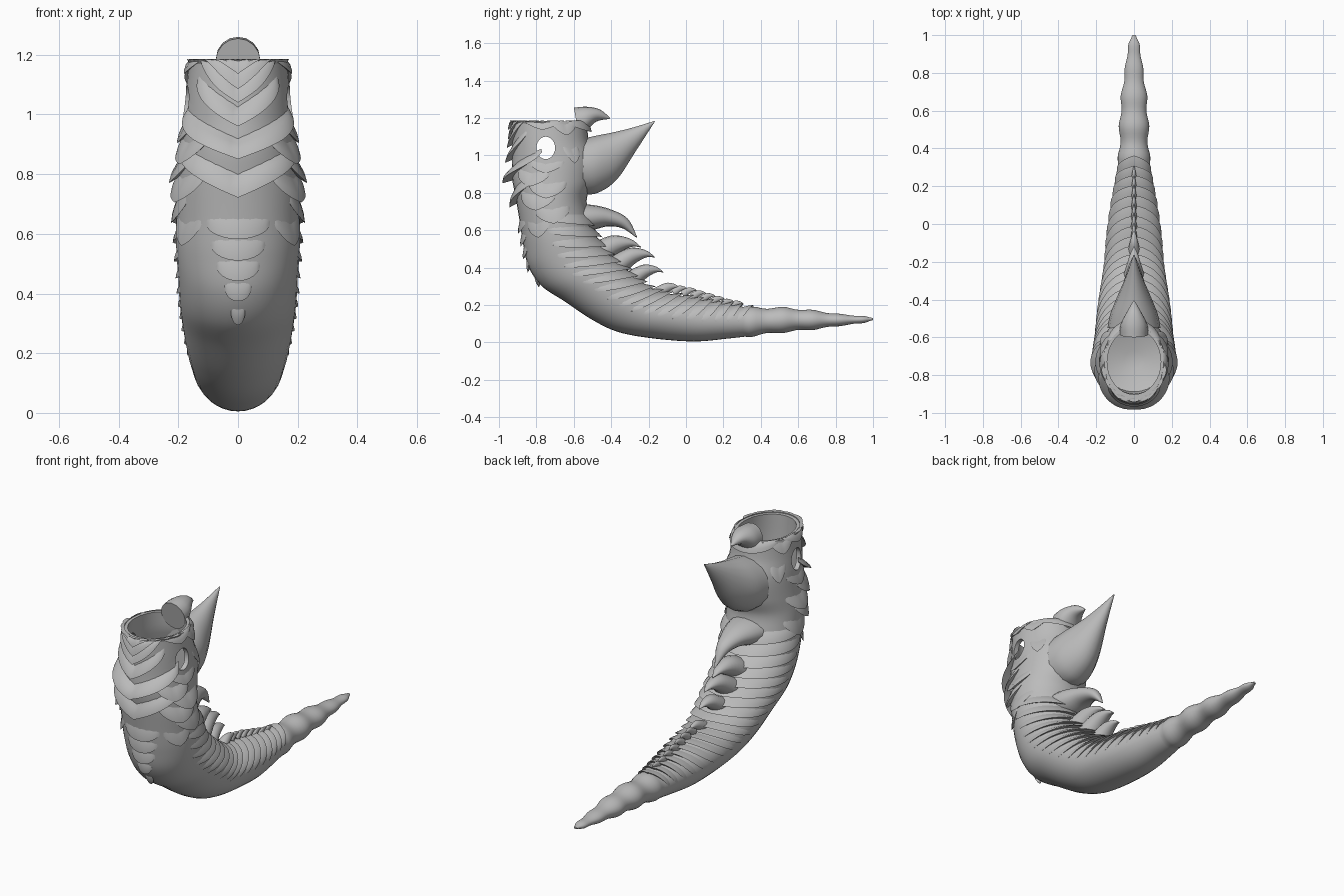
import bpy, bmesh, math
from mathutils import Vector

if "Cube" in bpy.data.objects:
    bpy.data.objects.remove(bpy.data.objects["Cube"])

hide = bpy.data.materials.new("grey hide")
hide.diffuse_color = (0.5, 0.5, 0.5, 1)
hide.use_nodes = True
hide.node_tree.nodes["Principled BSDF"].inputs["Base Color"].default_value = hide.diffuse_color

# Body stations: belly y, belly z, back y, back z, half width
BODY = [
    (-.93, 1.18, -.53, 1.18, .165), (-.93, 1.08, -.52, 1.08, .175),
    (-.93, .98, -.49, .98, .185), (-.93, .88, -.50, .86, .195),
    (-.91, .77, -.53, .77, .205), (-.89, .65, -.52, .69, .207),
    (-.87, .52, -.49, .59, .207), (-.84, .40, -.43, .50, .20),
    (-.77, .30, -.36, .43, .195), (-.65, .22, -.28, .36, .185),
    (-.50, .12, -.20, .30, .17), (-.36, .055, -.11, .265, .155),
    (-.18, .022, 0, .245, .145), (.04, .005, .12, .22, .125),
    (.22, .02, .24, .20, .10), (.35, .035, .36, .185, .08),
    (.52, .055, .52, .185, .075), (.68, .07, .68, .17, .065),
    (.83, .09, .83, .15, .045), (.95, .105, .95, .14, .028),
    (1.0, .12, 1.0, .13, .008)]


def sample(rows, t):
    """Smooth interpolation between stations."""
    n = len(rows) - 1
    i = max(0, min(n - 1, math.floor(t)))
    u = t - i
    p = [rows[max(0, min(n, i + k))] for k in (-1, 0, 1, 2)]
    return [.5 * (2 * b + (c - a) * u + (2 * a - 5 * b + 4 * c - d) * u * u
                  + (3 * b - a - 3 * c + d) * u ** 3) for a, b, c, d in zip(*p)]


def point(row, a, scale=1.0, off=0.0):
    """Point on an oval section; angle 0 is the back, pi the belly."""
    oy, oz, iy, iz, w = row
    c = Vector((0, (oy + iy) / 2, (oz + iz) / 2))
    d = Vector((0, (iy - oy) / 2, (iz - oz) / 2))
    x = Vector((1, 0, 0))
    n = d.normalized() * (math.cos(a) / max(d.length, .003)) + x * (math.sin(a) / max(w, .003))
    return c + (d * math.cos(a) + x * w * math.sin(a)) * scale + n.normalized() * off


def ring(row, scale=1.0, n=32):
    return [point(row, 2 * math.pi * k / n, scale) for k in range(n)]


def build(name, lofts):
    """Skin each list of rings into a closed solid."""
    bm = bmesh.new()
    for rings in lofts:
        vs = [[bm.verts.new(p) for p in r] for r in rings]
        n = len(vs[0])
        for r, s in zip(vs, vs[1:]):
            for k in range(n):
                bm.faces.new((r[k], r[(k + 1) % n], s[(k + 1) % n], s[k]))
        bm.faces.new(vs[0])
        bm.faces.new(vs[-1][::-1])
    bmesh.ops.remove_doubles(bm, verts=bm.verts, dist=.0003)
    bmesh.ops.recalc_face_normals(bm, faces=bm.faces)
    me = bpy.data.meshes.new(name)
    bm.to_mesh(me)
    bm.free()
    me.materials.append(hide)
    ob = bpy.data.objects.new(name, me)
    bpy.context.collection.objects.link(ob)
    return ob


def scale_plate(t0, length, centre, half, h, slant=0.0, n=16):
    """Raised overlapping scale lying on the body; its lip is at t0 + length."""
    rings = []
    for k in range(n + 1):
        u = 2 * k / n - 1
        env = max(0, 1 - u * u) ** .55
        a = centre + half * u
        reach = length * (.25 + .75 * env)
        r = []
        for v, lift in ((0, 0), (.35, .45), (.7, .85), (1, 1), (.75, 0)):
            t = max(-.3, t0 - slant * abs(u) + reach * v)
            r.append(point(sample(BODY, t), a, 1, h * env * lift - .008))
        rings.append(r)
    return rings


def horn(rows, steps=5):
    m = (len(rows) - 1) * steps
    return [ring(sample(rows, k / steps), 1, 16) for k in range(m + 1)]


def hook(y, z, s, width=1.0):
    """Backward curling spine with its tip at y, z."""
    shape = [(-.75, -.45, -1, 0, .32), (-.45, -.15, -.55, .2, .2),
             (-.18, 0, -.2, .15, .1), (0, -.01, 0, 0, .008)]
    return horn([(y + a * s, z + b * s, y + c * s, z + d * s, w * s * width)
                 for a, b, c, d, w in shape])


# Hollow head, trunk and beaded tail in one skin
rings = [ring(sample(BODY, 4.2), .25)]
rings += [ring(sample(BODY, t / 4), .86) for t in range(15, -1, -1)]
for k in range(20 * 8 + 1):
    t = k / 8
    rings.append(ring(sample(BODY, t), 1 + (.08 * math.cos(2 * math.pi * t) if t > 14.75 else 0)))
body = build("body", [rings])

# Eye sockets cut through both sides of the head
bpy.ops.mesh.primitive_cylinder_add(vertices=24, radius=1, depth=1, location=(0, -.75, 1.04),
                                    rotation=(0, math.pi / 2, 0))
cutter = bpy.context.object
cutter.name = "eye_cutter"
cutter.scale = (.06, .05, 1)
cutter.hide_render = True
mod = body.modifiers.new("eyes", "BOOLEAN")
mod.operation, mod.solver, mod.object = "DIFFERENCE", "EXACT", cutter
bpy.context.view_layer.objects.active = body
bpy.ops.object.modifier_apply(modifier="eyes")
bpy.data.objects.remove(cutter)

# Chevron plates down the face, then shrinking belly plates
build("face_chevrons", [scale_plate(t - .75, .75, math.pi, half, h, 1.1, 24) for t, half, h in
      ((.5, .9, .03), (.95, .9, .03), (1.4, .9, .035), (2.2, .95, .045),
       (3.3, 1.3, .065), (4.4, 1.35, .05))])
build("belly_plates", [scale_plate(t - .55, .65, math.pi, half, .025) for t, half in
      ((5.4, .6), (5.95, .5), (6.5, .4), (7.1, .25), (7.9, .13))])

# Back ribs wrapping over to the flanks
ribs, t = [], 5.0
while t < 14.6:
    k = (t - 5) / 10
    ribs.append(scale_plate(t, .75 - .2 * k, 0, 1.95 - .3 * k, .034 - .012 * k, .35, 24))
    t += .62 - .2 * k
build("back_ribs", ribs)

# Cheek, temple and brow scales, mirrored
sides = []
for s in (1, -1):
    for t0, length, a, half, h in (
            (-.1, .6, 1.75, .6, .022), (.05, .7, 1.15, .4, .025), (2.1, .6, 1.75, .5, .022),
            (2.6, .8, 2.1, .5, .035), (3.1, .9, 1.7, .55, .035), (3.7, .9, 2.0, .6, .035),
            (4.4, .9, 1.6, .6, .025), (1.2, 1.0, 1.05, .25, .02), (5.0, .8, 2.1, .45, .02)):
        sides.append(scale_plate(t0, length, s * a, half, h, .25))
build("head_scales", sides)

# Jagged lip around the mouth
lips = []
for k in range(9):
    a = math.pi + (k - 4) * .32
    lips.append(scale_plate(.35, -.65, a, .24, .02, 0, 8))
build("lip_teeth", lips)

# Crest on the crown and the great swept horn behind the head
build("crown_crest", [horn([(-.57, 1.1, -.60, 1.255, .075), (-.53, 1.13, -.53, 1.26, .07),
                            (-.48, 1.18, -.46, 1.245, .04), (-.41, 1.195, -.405, 1.20, .004)])])
build("crown_collar", [scale_plate(-.2, .8, 0, 1.1, .03, 0, 24)])
build("great_horn", [horn([(-.55, .79, -.55, 1.09, .14), (-.47, .80, -.48, 1.105, .125),
                           (-.37, .87, -.38, 1.125, .085), (-.27, 1.02, -.28, 1.15, .042),
                           (-.17, 1.175, -.165, 1.185, .004)])])

# Curling spines down the back
build("neck_hook", [horn([(-.60, .58, -.62, .74, .13), (-.50, .60, -.50, .735, .1),
                          (-.42, .62, -.40, .71, .065), (-.34, .61, -.31, .66, .035),
                          (-.265, .56, -.26, .56, .004)])])
build("back_hooks", [hook(-.24, .51, .30), hook(-.165, .455, .25), hook(-.12, .375, .2),
                     hook(-.03, .29, .14, .8)])
build("small_spines", [hook(y, z, .09, .6) for y, z in
      ((.01, .285), (.06, .275), (.11, .26), (.16, .245), (.21, .23), (.26, .215), (.31, .205))])

# Smooth hide with crisp scale edges
for ob in bpy.data.objects:
    ob.select_set(True)
bpy.context.view_layer.objects.active = body
bpy.ops.object.shade_smooth_by_angle(angle=math.radians(35))
